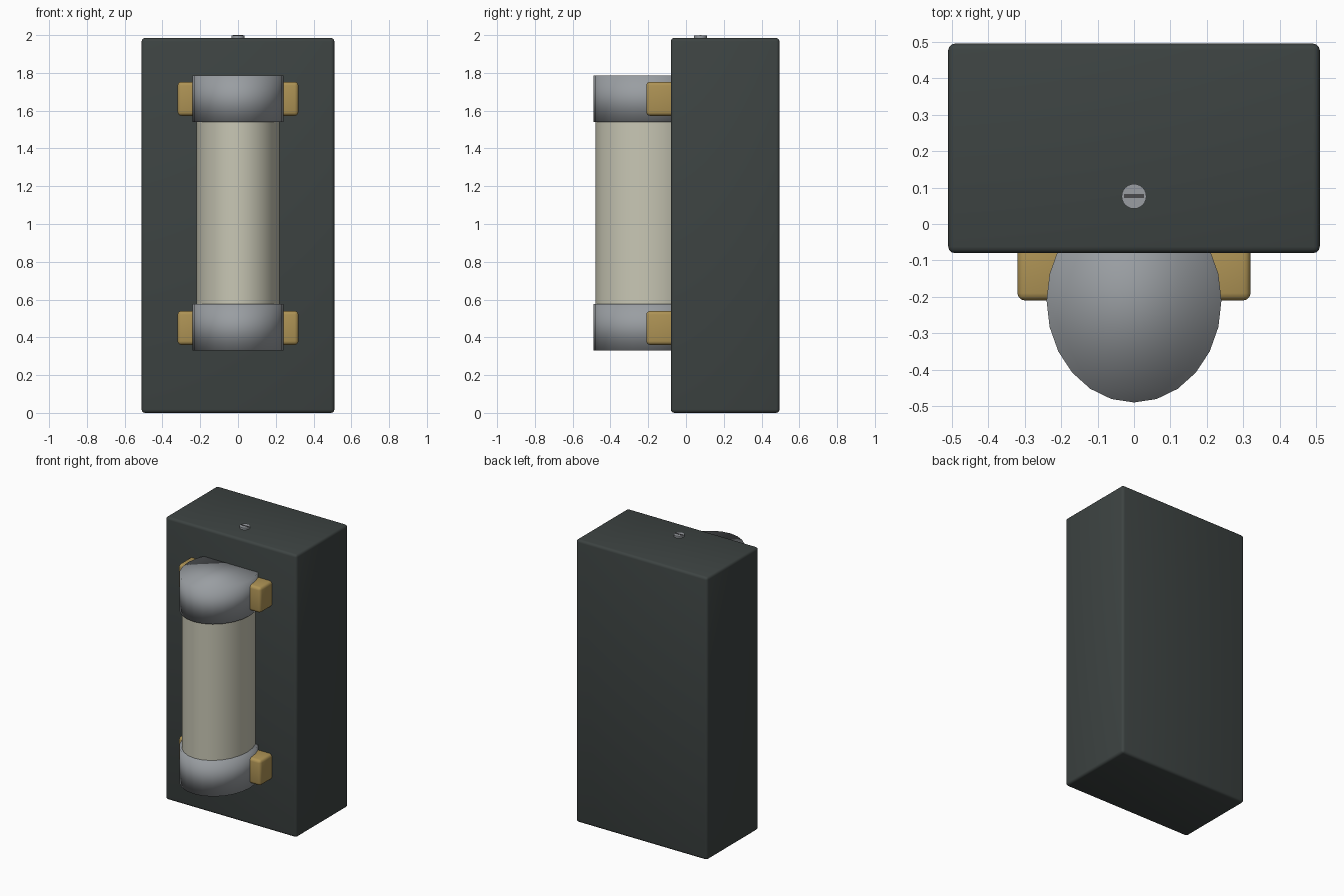
import bpy
import math

if "Cube" in bpy.data.objects:
    bpy.data.objects.remove(bpy.data.objects["Cube"], do_unlink=True)


def material(name, r, g, b):
    m = bpy.data.materials.new(name)
    m.diffuse_color = (r, g, b, 1)
    m.use_nodes = True
    m.node_tree.nodes["Principled BSDF"].inputs["Base Color"].default_value = (r, g, b, 1)
    return m


housing_mat = material("dark grey green", 0.047, 0.057, 0.055)
steel_mat = material("steel grey", 0.32, 0.34, 0.36)
cream_mat = material("cream ceramic", 0.58, 0.57, 0.46)
brass_mat = material("brass", 0.42, 0.29, 0.09)
slot_mat = material("slot grey", 0.07, 0.07, 0.075)


def finish(ob, name, mat):
    ob.name = name
    ob.data.materials.append(mat)
    bpy.ops.object.transform_apply(location=False, rotation=False, scale=True)
    return ob


def box(name, low, high, mat, bevel=0):
    centre = [(a + b) / 2 for a, b in zip(low, high)]
    bpy.ops.mesh.primitive_cube_add(size=1, location=centre)
    ob = bpy.context.object
    ob.scale = [b - a for a, b in zip(low, high)]
    finish(ob, name, mat)
    if bevel:
        mod = ob.modifiers.new("rounded edges", "BEVEL")
        mod.width = bevel
        mod.segments = 3
        bpy.ops.object.modifier_apply(modifier=mod.name)
        bpy.ops.object.shade_smooth_by_angle(angle=math.radians(40))
    return ob


def tube(name, rx, ry, y, bottom, top, mat, sides=24):
    bpy.ops.mesh.primitive_cylinder_add(vertices=sides, radius=1, depth=1,
                                        location=(0, y, (bottom + top) / 2))
    ob = bpy.context.object
    ob.scale = (rx, ry, top - bottom)
    return finish(ob, name, mat)


# Housing
box("housing", (-0.51, -0.08, 0), (0.51, 0.495, 1.985), housing_mat, 0.018)

# Ceramic body, running into both end caps
tube("fuse_body", 0.22, 0.27, -0.21, 0.5, 1.6, cream_mat)
bpy.ops.object.shade_smooth_by_angle(angle=math.radians(40))

# End caps, each held by a pair of brass clips
for end, bottom, clip in (("lower", 0.33, 0.36), ("upper", 1.54, 1.573)):
    tube(end + "_cap", 0.24, 0.28, -0.21, bottom, bottom + 0.247, steel_mat)
    bpy.ops.object.shade_smooth()
    for side, x in (("left", 0.25), ("right", -0.25)):
        box(f"{end}_{side}_clip", (x - 0.07, -0.21, clip),
            (x + 0.07, -0.04, clip + 0.18), brass_mat, 0.02)

# Slotted screw on the top
tube("screw_head", 0.034, 0.034, 0.076, 1.975, 1.998, steel_mat)
bpy.ops.object.shade_smooth_by_angle(angle=math.radians(40))
box("screw_slot", (-0.027, 0.072, 1.992), (0.027, 0.082, 2), slot_mat)
